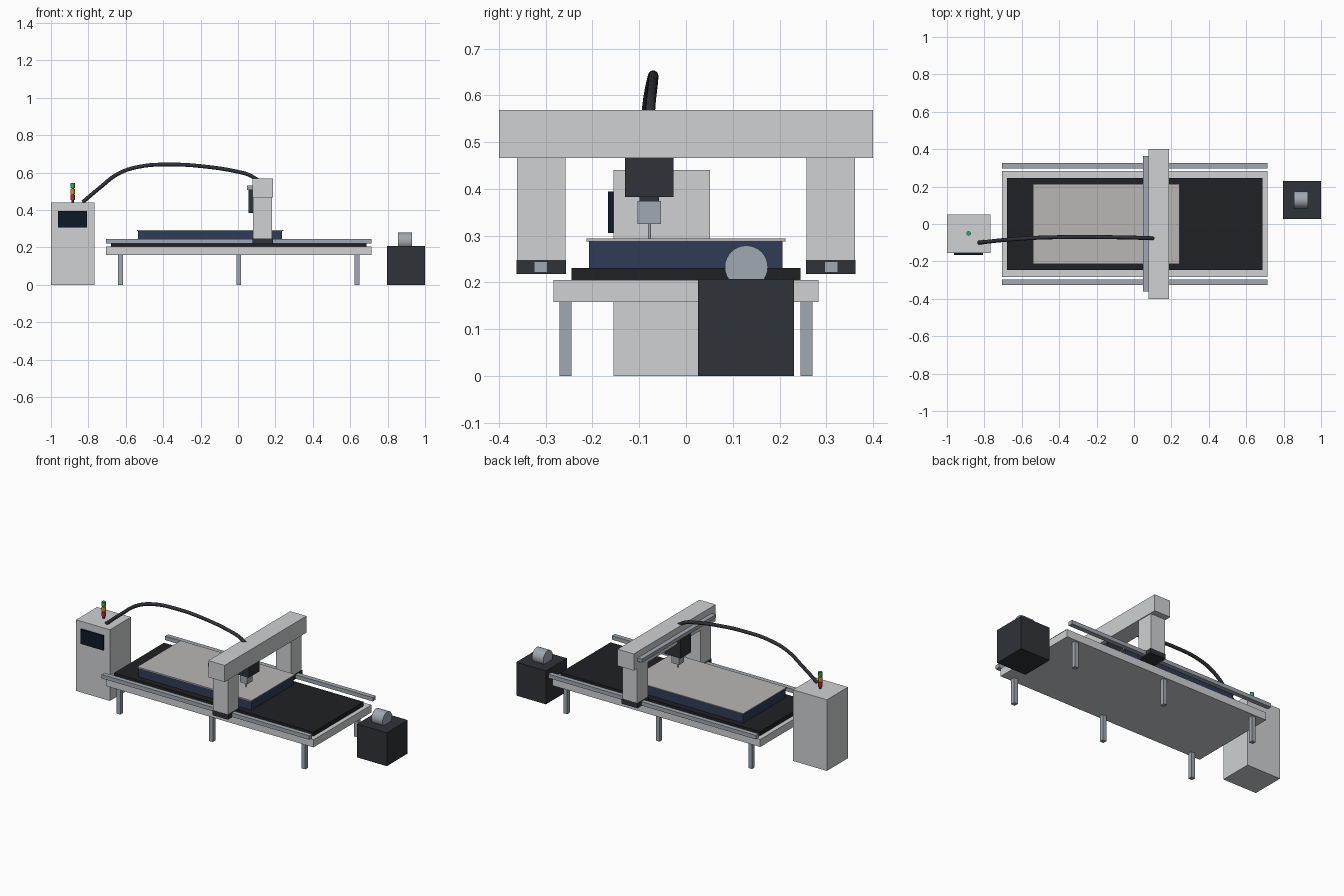
import bpy, math

if "Cube" in bpy.data.objects:
    bpy.data.objects.remove(bpy.data.objects["Cube"])


def mat(name, rgb):
    m = bpy.data.materials.new(name)
    m.diffuse_color = (*[(c / 255) ** 2.2 for c in rgb], 1)
    m.use_nodes = True
    m.node_tree.nodes["Principled BSDF"].inputs["Base Color"].default_value = m.diffuse_color
    return m


LIGHT = mat("light_paint", (205, 208, 210))
STEEL = mat("steel", (158, 167, 175))
DARK = mat("dark_housing", (50, 53, 58))
BLACK = mat("black_bed", (37, 38, 42))
NAVY = mat("navy", (50, 62, 88))
PLATE = mat("sheet_metal", (184, 182, 180))
SCREEN = mat("screen_glass", (20, 32, 46))
RED = mat("red", (190, 45, 35))
AMBER = mat("amber", (225, 140, 40))
GREEN = mat("green", (45, 170, 90))


def box(name, x, y, z, m):
    """Box from (min, max) pairs."""
    bpy.ops.mesh.primitive_cube_add(size=1, location=[(a + b) / 2 for a, b in (x, y, z)])
    o = bpy.context.object
    o.name = name
    o.scale = [b - a for a, b in (x, y, z)]
    bpy.ops.object.transform_apply(location=False, rotation=False, scale=True)
    o.data.materials.append(m)
    return o


def cyl(name, r, length, loc, m, rot=(0, 0, 0), sides=32):
    bpy.ops.mesh.primitive_cylinder_add(vertices=sides, radius=r, depth=length,
                                        location=loc, rotation=rot)
    o = bpy.context.object
    o.name = name
    o.data.materials.append(m)
    bpy.ops.object.shade_smooth_by_angle(angle=math.radians(35))
    return o


# Table with cutting bed
box("table_frame", (-0.706, 0.715), (-0.283, 0.283), (0.158, 0.205), LIGHT)
box("bed_surface", (-0.678, 0.688), (-0.245, 0.245), (0.205, 0.231), BLACK)
for side, s in (("front", -1), ("back", 1)):
    for i, x in enumerate((-0.629, 0.004, 0.637)):
        y = s * 0.258
        box(f"{side}_leg_{i + 1}", (x - 0.013, x + 0.013), (y - 0.013, y + 0.013),
            (0, 0.158), STEEL)

# Workpiece and its top sheet
box("workpiece_block", (-0.535, 0.236), (-0.207, 0.206), (0.231, 0.288), NAVY)
box("workpiece_sheet", (-0.541, 0.242), (-0.213, 0.213), (0.288, 0.294), PLATE)

# Side rails, carriages and gantry posts
for side, s in (("front", -1), ("back", 1)):
    def span(a, b):
        return tuple(sorted((s * a, s * b)))
    box(f"{side}_rail", (-0.706, 0.715), span(0.296, 0.325), (0.221, 0.245), STEEL)
    box(f"{side}_carriage", (0.078, 0.186), span(0.257, 0.363), (0.218, 0.248), DARK)
    box(f"{side}_gantry_post", (0.081, 0.183), span(0.258, 0.361), (0.248, 0.466), LIGHT)

# Gantry beam with cross rail
box("gantry_beam", (0.077, 0.188), (-0.4, 0.4), (0.466, 0.569), LIGHT)
box("cross_rail", (0.048, 0.078), (-0.36, 0.363), (0.508, 0.53), STEEL)

# Cutting head
box("head_carriage", (0.056, 0.165), (-0.13, -0.027), (0.383, 0.51), DARK)
box("spindle", (0.085, 0.136), (-0.104, -0.053), (0.325, 0.374), STEEL)
box("spindle_neck", (0.09, 0.131), (-0.099, -0.058), (0.374, 0.384), DARK)
cyl("cutting_bit", 0.0035, 0.037, (0.11, -0.078, 0.3075), STEEL, sides=16)

# Control cabinet with screen
box("control_cabinet", (-1, -0.768), (-0.155, 0.051), (0, 0.44), LIGHT)
box("cabinet_screen", (-0.962, -0.807), (-0.167, -0.154), (0.306, 0.395), SCREEN)

# Signal light stack
cyl("signal_pole", 0.006, 0.1, (-0.884, -0.05, 0.488), DARK, sides=12)
for i, (n, m) in enumerate((("red", RED), ("amber", AMBER), ("green", GREEN))):
    cyl(f"signal_light_{n}", 0.0115, 0.027, (-0.884, -0.05, 0.468 + i * 0.031), m, sides=24)

# Pump unit
box("pump_housing", (0.797, 1), (0.026, 0.231), (0, 0.207), DARK)
cyl("pump_motor", 0.046, 0.077, (0.893, 0.129, 0.233), STEEL, rot=(0, math.pi / 2, 0))

# Cable from cabinet to gantry
path = [(-0.83, -0.1, 0.442), (-0.74, -0.09, 0.518), (-0.64, -0.081, 0.594),
        (-0.53, -0.074, 0.631), (-0.36, -0.07, 0.643), (-0.176, -0.07, 0.632),
        (0.0, -0.073, 0.604), (0.06, -0.075, 0.587), (0.105, -0.077, 0.56)]
curve = bpy.data.curves.new("cable", 'CURVE')
curve.dimensions = '3D'
curve.bevel_depth = 0.0105
curve.bevel_resolution = 3
curve.resolution_u = 6
curve.use_fill_caps = True
sp = curve.splines.new('BEZIER')
sp.bezier_points.add(len(path) - 1)
for bp, co in zip(sp.bezier_points, path):
    bp.co = co
    bp.handle_left_type = bp.handle_right_type = 'AUTO'
curve.materials.append(DARK)
bpy.context.collection.objects.link(bpy.data.objects.new("cable", curve))
